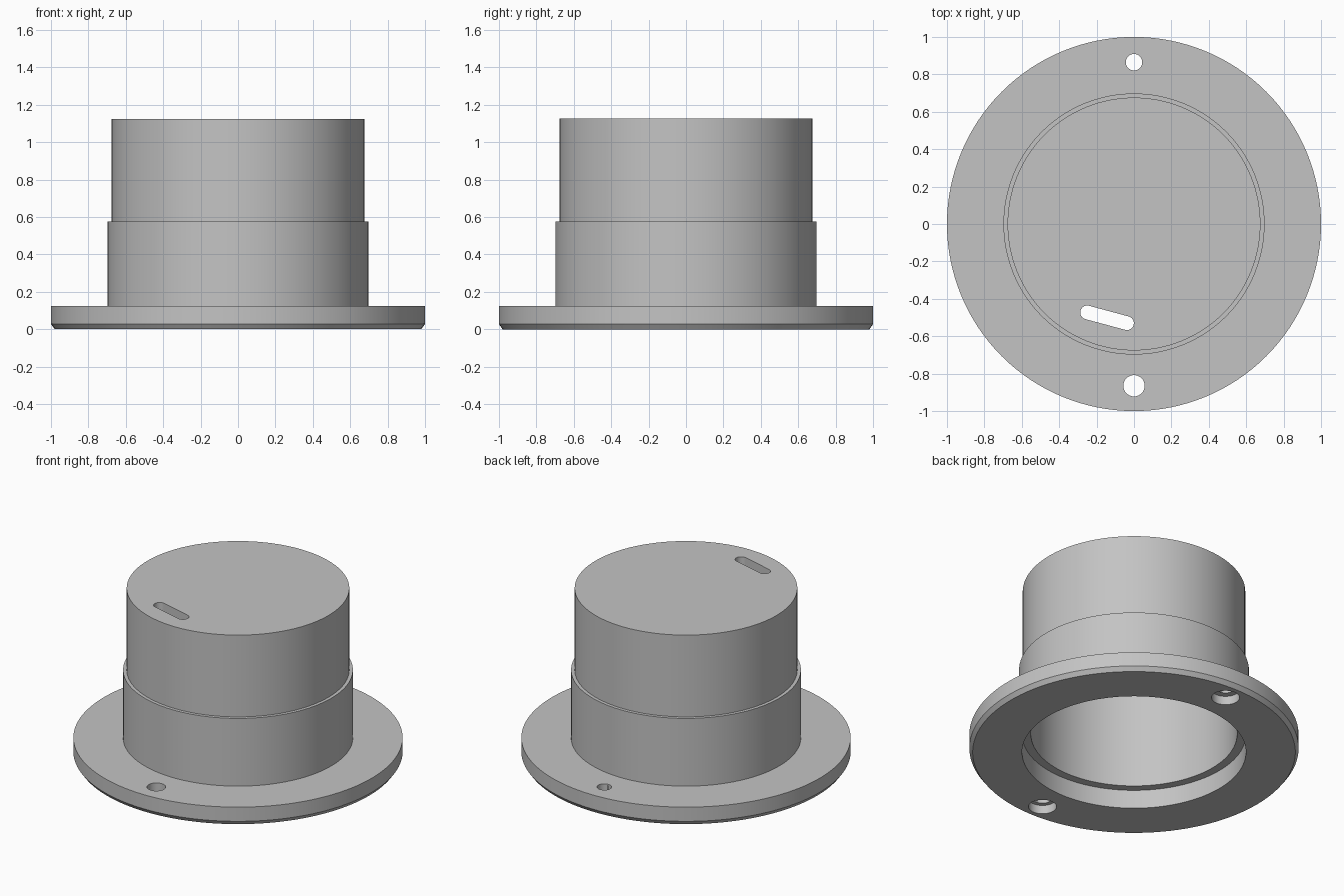
import bpy, bmesh, math
from mathutils import Matrix, Vector

cube = bpy.data.objects.get("Cube")
if cube:
    bpy.data.objects.remove(cube, do_unlink=True)

SEGMENTS = 128

grey = bpy.data.materials.new("plain grey")
grey.use_nodes = True
grey.diffuse_color = (0.55, 0.55, 0.55, 1)
grey.node_tree.nodes["Principled BSDF"].inputs["Base Color"].default_value = grey.diffuse_color


def new_object(name, bm):
    bmesh.ops.recalc_face_normals(bm, faces=bm.faces)
    mesh = bpy.data.meshes.new(name)
    bm.to_mesh(mesh)
    bm.free()
    mesh.materials.append(grey)
    obj = bpy.data.objects.new(name, mesh)
    bpy.context.collection.objects.link(obj)
    return obj


def revolve(name, profile):
    """Closed solid from a (radius, height) profile that starts and ends on the axis."""
    bm = bmesh.new()
    rings = []
    for r, z in profile:
        ring = [bm.verts.new((r * math.cos(a), r * math.sin(a), z))
                for a in (math.tau * i / SEGMENTS for i in range(SEGMENTS))]
        rings.append(ring)
    for low, high in zip(rings, rings[1:]):
        for i in range(SEGMENTS):
            j = (i + 1) % SEGMENTS
            bm.faces.new((low[i], low[j], high[j], high[i]))
    bm.faces.new(rings[0])
    bm.faces.new(rings[-1])
    return new_object(name, bm)


def prism(name, outline, z0, z1):
    """Upright prism from a flat outline."""
    bm = bmesh.new()
    face = bm.faces.new([bm.verts.new((x, y, z0)) for x, y in outline])
    top = bmesh.ops.extrude_face_region(bm, geom=[face])["geom"]
    verts = [v for v in top if isinstance(v, bmesh.types.BMVert)]
    bmesh.ops.translate(bm, verts=verts, vec=(0, 0, z1 - z0))
    return new_object(name, bm)


def capsule(a, b, r, steps=24):
    """Outline of a slot between two centres; equal centres give a circle."""
    a, b = Vector(a), Vector(b)
    start = math.atan2(b.y - a.y, b.x - a.x) - math.pi / 2
    points = []
    for centre, turn in ((b, 0), (a, math.pi)):
        for i in range(steps + (a != b)):
            t = start + turn + math.pi * i / steps
            points.append((centre.x + r * math.cos(t), centre.y + r * math.sin(t)))
    return points


def cut(target, cutter):
    mod = target.modifiers.new("cut", "BOOLEAN")
    mod.operation = "DIFFERENCE"
    mod.solver = "EXACT"
    mod.object = cutter
    cutter.hide_render = True
    bpy.context.view_layer.objects.active = target
    bpy.ops.object.modifier_apply(modifier=mod.name)
    bpy.data.objects.remove(cutter, do_unlink=True)


# Hollow stepped cap with flange: outside upwards, then bore downwards
housing = revolve("flanged_housing", [
    (0.68, 0.125), (0.68, 0), (0.98, 0), (1, 0.028), (1, 0.123), (0.698, 0.123),
    (0.698, 0.577), (0.676, 0.577), (0.676, 1.125)])

# Bore up to the thin top plate
cut(housing, prism("bore_cutter", capsule((0, 0), (0, 0), 0.626, SEGMENTS // 2), 0.05, 1.07))

# Mounting holes, each with a counterbore underneath
for y, radius in ((-0.865, 0.057), (0.865, 0.044)):
    cut(housing, prism("hole_cutter", capsule((0, y), (0, y), radius), -0.1, 0.3))
    cut(housing, prism("counterbore_cutter", capsule((0, y), (0, y), 0.085), -0.1, 0.058))

# Slanted slot through the top plate
cut(housing, prism("slot_cutter", capsule((-0.25, -0.473), (-0.038, -0.53), 0.037), 0.9, 1.3))

bpy.ops.object.select_all(action="DESELECT")
housing.select_set(True)
bpy.context.view_layer.objects.active = housing
bpy.ops.object.shade_smooth_by_angle(angle=math.radians(30))
